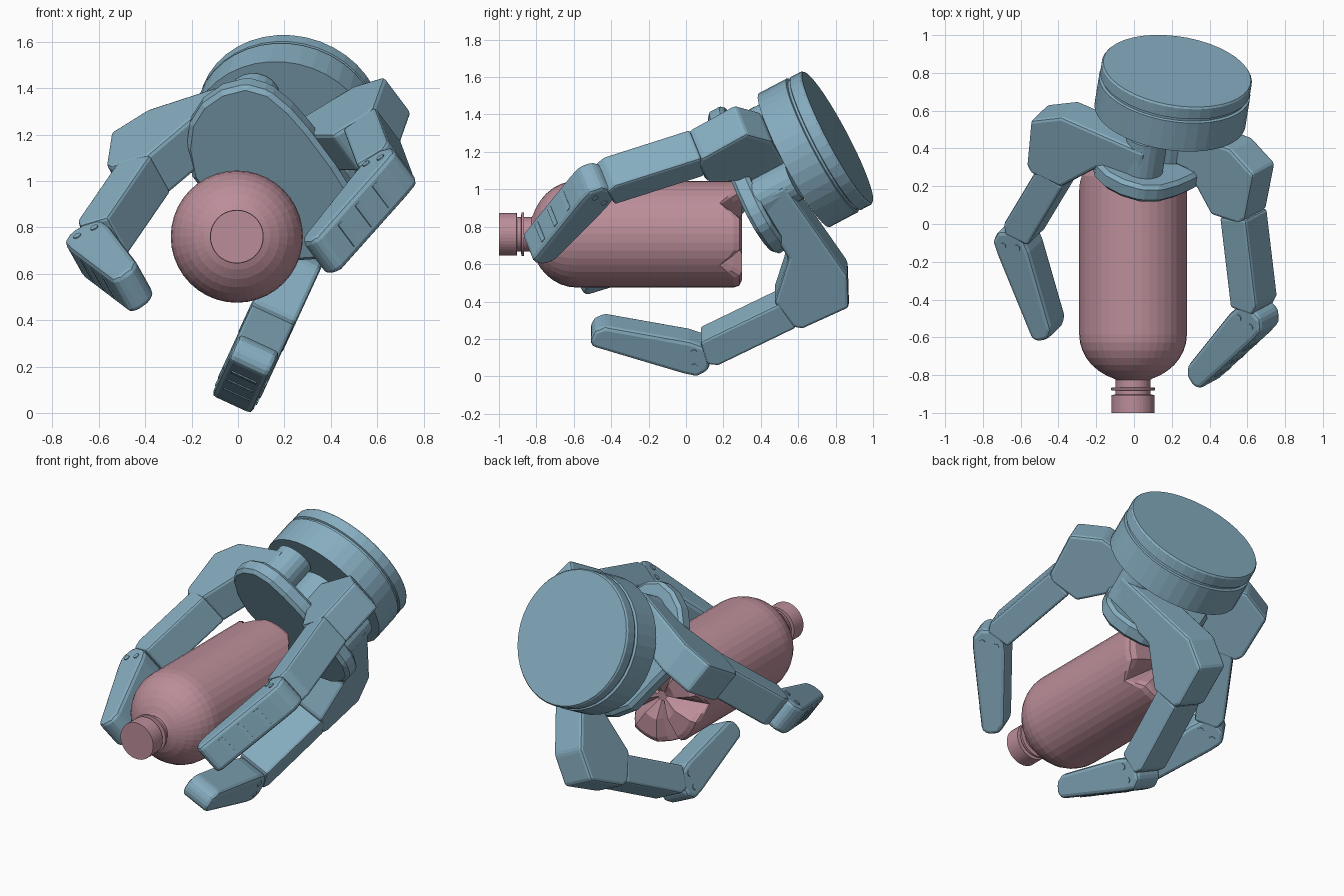
import bpy, bmesh, math
from mathutils import Vector

if "Cube" in bpy.data.objects:
    bpy.data.objects.remove(bpy.data.objects["Cube"])


def material(name, col):
    m = bpy.data.materials.new(name)
    m.diffuse_color = (*col, 1)
    m.use_nodes = True
    m.node_tree.nodes["Principled BSDF"].inputs["Base Color"].default_value = m.diffuse_color
    return m


BLUE = material("hand_blue", (0.24, 0.42, 0.53))
PINK = material("bottle_pink", (0.50, 0.27, 0.32))


def finish(name, bm, mat, bevel=0.0, segs=2):
    bmesh.ops.recalc_face_normals(bm, faces=bm.faces)
    me = bpy.data.meshes.new(name)
    bm.to_mesh(me)
    bm.free()
    me.materials.append(mat)
    ob = bpy.data.objects.new(name, me)
    bpy.context.collection.objects.link(ob)
    if bevel:
        mod = ob.modifiers.new("bevel", 'BEVEL')
        mod.width, mod.segments, mod.limit_method = bevel, segs, 'ANGLE'
        mod.angle_limit = math.radians(25)
    return ob


def prism(name, pts, org, a, b, c, width, bevel=0.0, segs=2):
    """Outline in the a/b plane, extruded symmetrically along c."""
    bm = bmesh.new()
    sides = [[bm.verts.new(org + a * u + b * v + c * (k * width / 2)) for u, v in pts] for k in (-1, 1)]
    bm.faces.new(sides[0])
    bm.faces.new(sides[1])
    for i in range(len(pts)):
        j = (i + 1) % len(pts)
        bm.faces.new((sides[0][i], sides[0][j], sides[1][j], sides[1][i]))
    return finish(name, bm, BLUE, bevel, segs)


def lathe(name, prof, org, a, b, axis, mat, steps, notch=None):
    """Profile of (radius, height[, notch depth]) turned round an axis."""
    bm = bmesh.new()
    rings = []
    for p in prof:
        ring = []
        for i in range(steps):
            t = 2 * math.pi * i / steps
            h = p[1] - (p[2] * notch(i) if len(p) > 2 else 0)
            ring.append(bm.verts.new(org + (a * math.cos(t) + b * math.sin(t)) * p[0] + axis * h))
        rings.append(ring)
    for r0, r1 in zip(rings, rings[1:]):
        for i in range(steps):
            j = (i + 1) % steps
            bm.faces.new((r0[i], r0[j], r1[j], r1[i]))
    bm.faces.new(rings[0])
    bm.faces.new(rings[-1])
    return finish(name, bm, mat)


# Hand frame: N points out of the back of the wrist
N = Vector((0.14, 0.87, 0.46)).normalized()
BACK = Vector((0.228, 0.81, 1.278))
HUB = BACK - N * 0.42


def frame(r, tilt=0.0):
    """Outward, sideways and backward axes of a finger plane."""
    r = Vector(r)
    r = (r - N * r.dot(N)).normalized()
    w = (N.cross(r) + N * tilt).normalized()
    return r, w, (N - w * N.dot(w)).normalized()


P, Q, _ = frame((0.81, -0.36, 0.46))

# Wrist disc with a groove near the back, and the stem to the palm
lathe("wrist_disc", [(0.395, 0), (0.402, 0.01), (0.402, 0.07), (0.39, 0.075), (0.39, 0.088), (0.405, 0.092),
                     (0.405, 0.264)], BACK, P, Q, -N, BLUE, 40)
lathe("palm_stem", [(0.15, 0.24), (0.15, 0.52)], BACK, P, Q, -N, BLUE, 24)

# Palm plate
half = [(0.27, 0.10), (0.26, 0.22), (0.23, 0.34), (0.16, 0.42), (0.05, 0.45), (-0.06, 0.44), (-0.16, 0.39),
        (-0.24, 0.30), (-0.30, 0.17)]
outline = half + [(p, -q) for p, q in reversed(half)]
prism("palm_plate", outline, BACK - N * 0.53 - Q * 0.01, P, Q, N, 0.10, 0.02, 1)


def bar(name, org, r, w, n, p0, p1, prof, width, bevel):
    """Finger link between two joints; prof maps length to an outline."""
    d = Vector(p1) - Vector(p0)
    ln = d.length
    d.normalize()
    a = r * d.x + n * d.y
    b = r * -d.y + n * d.x
    o = org + r * p0[0] + n * p0[1]
    return prism(name, prof(ln), o, a, b, w, width, bevel), o, a, b


# Fingers: direction, tilt, sideways offset, base shift, joint positions (outward, along N)
FINGERS = {
    "left": ((-0.88, 0.30, -0.33), -0.07, 0.27, -0.15, (0.45, -0.15), (0.66, -0.717), (0.41, -1.22)),
    "right": ((0.81, -0.36, 0.46), 0.0, 0.03, -0.17, (0.50, -0.15), (0.70, -0.775), (0.427, -1.26)),
    "lower": ((-0.365, 0.48, -0.79), 0.066, -0.26, -0.025, (0.64, -0.15), (0.632, -0.79), (0.25, -1.21)),
}
for key, (rdir, tilt, off, shift, j2, j3, tip) in FINGERS.items():
    R, W, F = frame(rdir, tilt)
    org = HUB + W * off
    # base arm and elbow block
    arm = [(-0.04 - shift, -0.10), (0.37, -0.10), (0.56, -0.29), (0.74, -0.27), (0.77, -0.23),
           (0.78, 0.045), (0.61, 0.13), (-0.04 - shift, 0.09)]
    prism(key + "_finger_base", [(s + shift, n + 0.03) for s, n in arm], org, R, F, W, 0.21, 0.018)
    lathe(key + "_finger_pivot", [(0.11, -0.10), (0.11, 0.16)], org, R, W, N, BLUE, 20)
    # middle link with narrow lugs at the joints
    bar(key + "_finger_middle", org, R, W, F, j2, j3,
        lambda L: [(0.08, -0.085), (0.08, 0.085), (L - 0.09, 0.085), (L - 0.04, 0.05), (L - 0.07, -0.085)],
        0.205, 0.015)
    bar(key + "_finger_lug", org, R, W, F, j2, j3,
        lambda L: [(-0.05, -0.06), (-0.05, 0.06), (L + 0.03, 0.06), (L + 0.03, -0.06)], 0.12, 0.015)
    # fingertip
    _, o, a, b = bar(key + "_fingertip", org, R, W, F, j3, tip,
                     lambda L: [(-0.08, -0.04), (-0.08, 0.05), (-0.03, 0.10), (0.05, 0.10), (L - 0.01, 0.06),
                                (L + 0.01, 0.02), (L, -0.04), (L - 0.05, -0.075), (0.06, -0.095), (-0.03, -0.085)],
                     0.19, 0.028)
    # ridges across the outside of the tip
    for k, x in enumerate((0.14, 0.27, 0.40)):
        prism(f"{key}_tip_ridge_{k}", [(x, 0), (x + 0.03, 0), (x + 0.03, 0.105 - 0.075 * x), (x, 0.105 - 0.075 * x)],
              o, a, b, W, 0.12)
    # joint pins
    for k, (x, y) in enumerate(((0.0, 0.04), (0.02, -0.04))):
        lathe(f"{key}_tip_pin_{k}", [(0.018, -0.1), (0.018, 0.1)], o + a * x + b * y, a, b, W, BLUE, 12)

# Bottle: lobed base, straight body, domed shoulder, neck ring and cap
dome = [(0.285 * math.cos(t), -0.585 - 0.25 * math.sin(t))
        for t in [math.radians(x) for x in (0, 10, 20, 30, 40, 50, 60, 69)]]
base = [(0.03, 0.25, 0.02), (0.13, 0.30, 0.09), (0.245, 0.30, 0.11), (0.275, 0.285, 0.10), (0.285, 0.255, 0.075),
        (0.285, 0.17, 0)]
neck = [(0.092, -0.825), (0.092, -0.865), (0.116, -0.867), (0.116, -0.88), (0.092, -0.882), (0.092, -0.903),
        (0.114, -0.905), (0.114, -1.0)]


def base_notch(i):
    d = abs(i % 8 - 4)
    return (1.0, 0.45, 0)[min(d, 2)]


lathe("bottle", base + dome + neck, Vector((-0.005, 0, 0.76)), Vector((1, 0, 0)), Vector((0, 0, 1)),
      Vector((0, 1, 0)), PINK, 40, base_notch)
